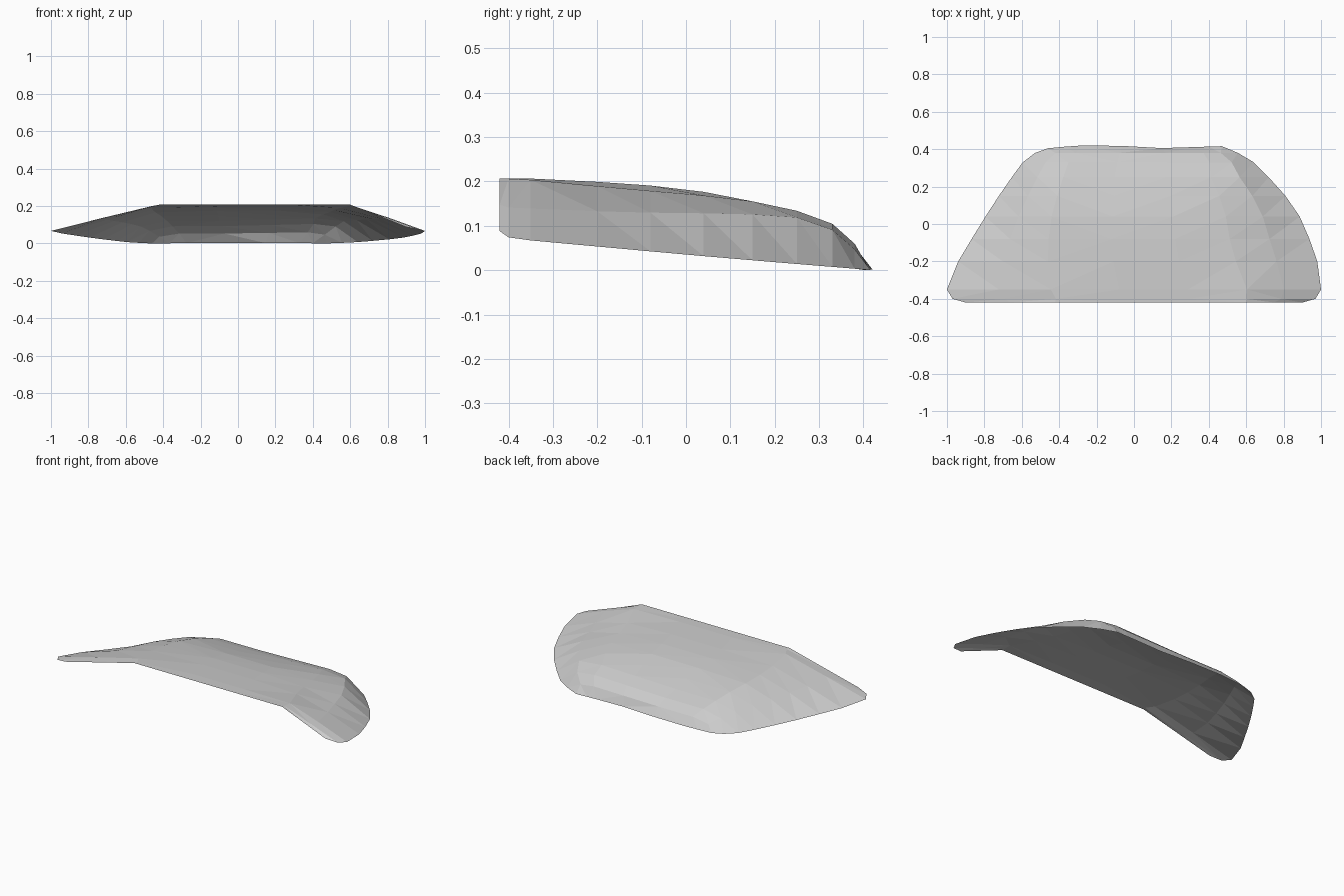
import bpy
import bmesh

default_cube = bpy.data.objects.get("Cube")
if default_cube:
    bpy.data.objects.remove(default_cube, do_unlink=True)


def along(profile, position):
    """Straight-line interpolation through the points of a profile."""
    if position <= profile[0][0]:
        return profile[0][1]
    for (start, first), (end, second) in zip(profile, profile[1:]):
        if position <= end:
            return first + (second - first) * (position - start) / (end - start)
    return profile[-1][1]


def mix(first, second, amount):
    return first + (second - first) * amount


# Outline of the shell, as half widths along its depth
right_rim = [(-.42, .9), (-.4, .97), (-.35, 1), (-.2, .98), (0, .91),
             (.1, .85), (.2, .77), (.35, .62), (.42, .47)]
left_rim = [(-.42, .9), (-.4, .97), (-.35, 1), (-.2, .94), (0, .82),
            (.2, .69), (.35, .58), (.42, .46)]
back_edge = [(-.46, .405), (-.3, .42), (-.1, .42), (.12, .405), (.47, .416)]

# Heights of the rim and the crown, and where the crown turns down
rim_height = [(-.42, .088), (-.4, .074), (-.35, .067), (0, .035), (.2, .018), (.42, 0)]
crown_height = [(-.42, .207), (-.3, .206), (0, .185), (.15, .157),
                (.25, .135), (.33, .105), (.38, .06), (.42, .002)]
right_shoulder = [(-.42, .667), (-.4, .62), (-.15, .54), (.25, .57), (.42, .7)]
left_shoulder = [(-.42, .47), (-.4, .43), (0, .55), (.42, .6)]
side_bulge = [(-.42, 0), (-.15, .014), (0, .025), (.25, .045), (.33, .035), (.42, 0)]
shoulder_drop = [(-.42, 0), (-.3, .005), (-.15, .012), (0, .012), (.15, .002), (.42, 0)]
back_sink = [(0, 0), (.25, .014), (.35, .012), (.42, 0)]


def cross_section(y):
    """Points of one section, from the rim at -x to the rim at +x."""
    low, high = along(rim_height, y), along(crown_height, y)
    bulge, sink = along(side_bulge, y), along(back_sink, y)
    shoulder_z = high - along(shoulder_drop, y)
    left, right = -along(left_rim, y), along(right_rim, y)
    left_top = left * along(left_shoulder, y)
    right_top = right * along(right_shoulder, y)
    left_z = shoulder_z - sink
    return [
        (left, low),
        (mix(left, left_top, .5), mix(low, left_z, .5) + bulge / 2),
        (left_top, left_z),
        (mix(left_top, right_top, .35), high - sink),
        (mix(left_top, right_top, .7), high - sink / 2),
        (right_top, shoulder_z),
        (mix(right, right_top, .5), mix(low, shoulder_z, .5) + bulge),
        (right, low),
    ]


# Curved shell: an open sheet lofted through the sections
stations = [-.42, -.4, -.35, -.2, -.08, .04, .15, .25, .33, .38, .42]
mesh = bmesh.new()
rows = []
for y in stations:
    is_back = y == stations[-1]
    rows.append([mesh.verts.new((x, along(back_edge, x) if is_back else y, z))
                 for x, z in cross_section(y)])
for front, back in zip(rows, rows[1:]):
    for i in range(len(front) - 1):
        mesh.faces.new((front[i], front[i + 1], back[i + 1], back[i]))
bmesh.ops.triangulate(mesh, faces=mesh.faces[:])

shell_data = bpy.data.meshes.new("curved_shell")
mesh.to_mesh(shell_data)
mesh.free()
shell = bpy.data.objects.new("curved_shell", shell_data)
bpy.context.collection.objects.link(shell)

# Plain light grey
grey = bpy.data.materials.new("light_grey")
grey.use_nodes = True
colour = (.6, .6, .6, 1)
grey.diffuse_color = colour
grey.node_tree.nodes["Principled BSDF"].inputs["Base Color"].default_value = colour
shell_data.materials.append(grey)
